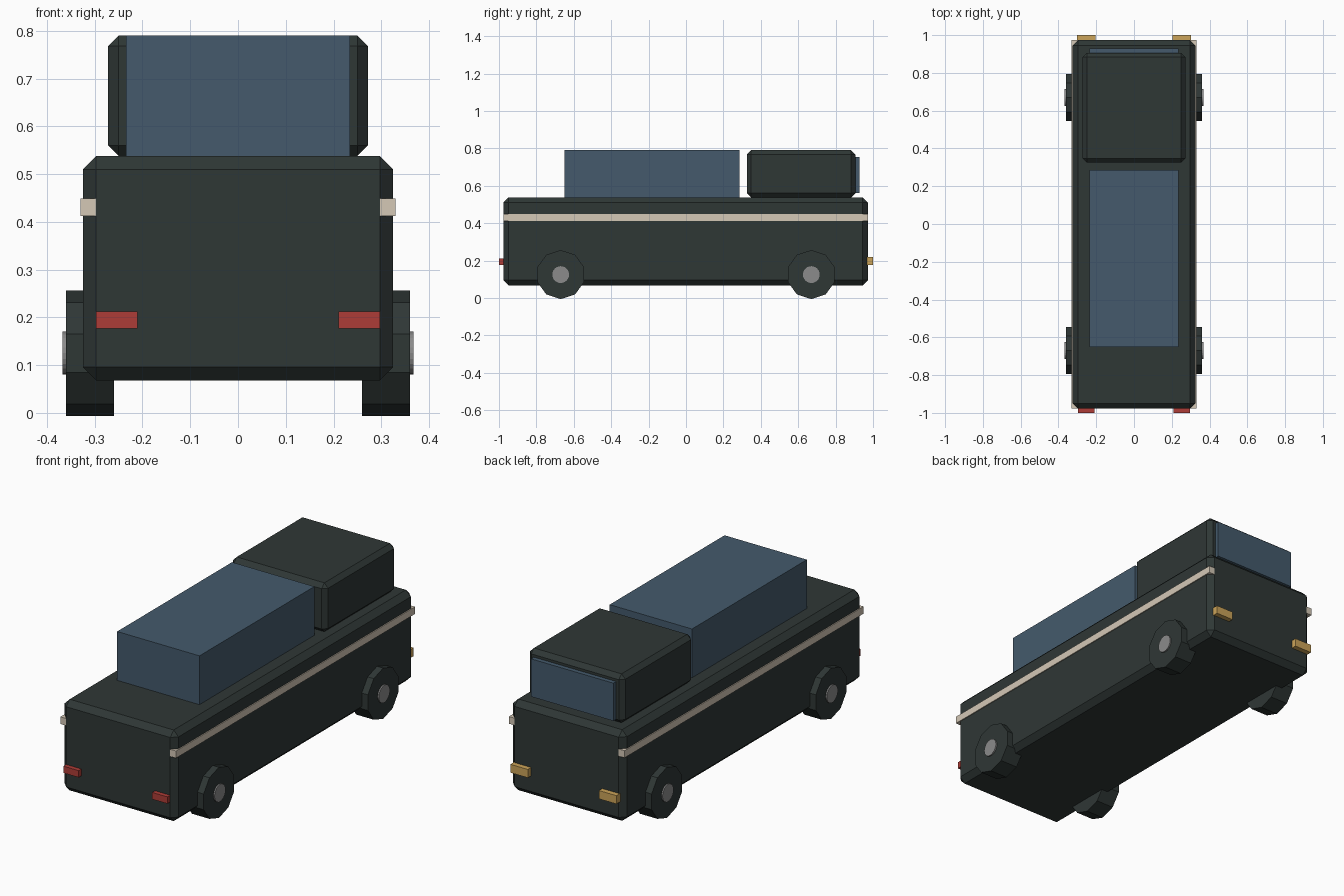
import bpy
import bmesh
from math import radians
from mathutils import Matrix, Vector

if "Cube" in bpy.data.objects:
    bpy.data.objects.remove(bpy.data.objects["Cube"], do_unlink=True)


def material(name, rgb):
    mat = bpy.data.materials.new(name)
    mat.use_nodes = True
    color = (*rgb, 1)
    mat.diffuse_color = color
    mat.node_tree.nodes["Principled BSDF"].inputs["Base Color"].default_value = color
    return mat


charcoal = material("charcoal", (0.028, 0.038, 0.036))
blue_glass = material("blue glass", (0.058, 0.102, 0.150))
cream = material("cream", (0.66, 0.58, 0.47))
red = material("red", (0.42, 0.046, 0.038))
amber = material("amber", (0.60, 0.37, 0.10))
metal = material("metal", (0.26, 0.26, 0.26))


def finish(bm, name, mat):
    mesh = bpy.data.meshes.new(name)
    bm.to_mesh(mesh)
    bm.free()
    mesh.materials.append(mat)
    obj = bpy.data.objects.new(name, mesh)
    bpy.context.collection.objects.link(obj)
    return obj


def box(name, low, high, mat, chamfer=0):
    """Box between two corners, with an optional flat chamfer on every edge."""
    low, high = Vector(low), Vector(high)
    bm = bmesh.new()
    bmesh.ops.create_cube(bm, size=1, matrix=Matrix.Translation((low + high) / 2)
                          @ Matrix.Diagonal((*(high - low), 1)))
    obj = finish(bm, name, mat)
    if chamfer:
        bevel = obj.modifiers.new("chamfer", "BEVEL")
        bevel.width = chamfer
        bevel.segments = 1
    return obj


def disc(name, x_in, x_out, y, z, radius, sides, mat):
    """Cylinder lying along x."""
    bm = bmesh.new()
    bmesh.ops.create_cone(bm, cap_ends=True, segments=sides, radius1=radius,
                          radius2=radius, depth=abs(x_out - x_in),
                          matrix=Matrix.Translation(((x_in + x_out) / 2, y, z))
                          @ Matrix.Rotation(radians(90), 4, "Y")
                          @ Matrix.Rotation(radians(90), 4, "Z"))
    return finish(bm, name, mat)


def side_box(name, side, x_in, x_out, y, z, mat):
    xs = sorted((side * x_in, side * x_out))
    return box(name, (xs[0], y[0], z[0]), (xs[1], y[1], z[1]), mat)


# Hull and upper blocks
box("body", (-0.325, -0.977, 0.068), (0.325, 0.973, 0.538), charcoal, 0.028)
box("cab", (-0.272, 0.325, 0.538), (0.272, 0.905, 0.79), charcoal, 0.022)
box("windscreen", (-0.235, 0.88, 0.56), (0.235, 0.928, 0.755), blue_glass)
box("long_canopy", (-0.235, -0.65, 0.53), (0.235, 0.287, 0.79), blue_glass)

# Mirrored trim, lamps and wheels
for side, label in ((1, "left"), (-1, "right")):
    side_box(f"{label}_stripe", side, 0.297, 0.33, (-0.977, 0.973), (0.412, 0.449), cream)
    side_box(f"{label}_red_lamp", side, 0.21, 0.297, (-1.0, -0.965), (0.177, 0.212), red)
    side_box(f"{label}_amber_lamp", side, 0.203, 0.303, (0.965, 1.0), (0.177, 0.22), amber)
    for y, end in ((-0.67, "front"), (0.67, "rear")):
        disc(f"{end}_{label}_wheel", side * 0.26, side * 0.36, y, 0.125, 0.131, 10, charcoal)
        disc(f"{end}_{label}_hub", side * 0.35, side * 0.367, y, 0.125, 0.045, 24, metal)
